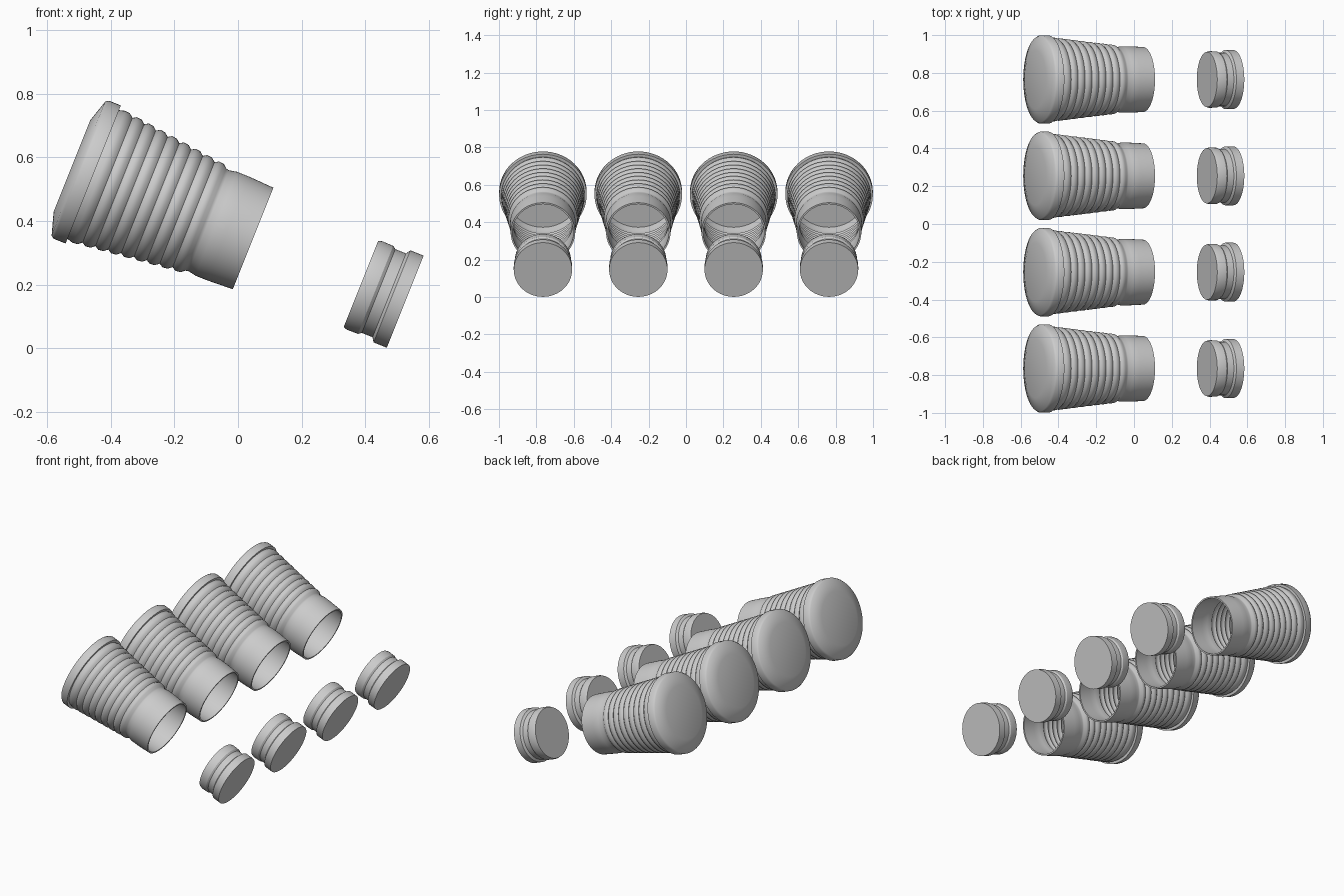
import bpy, bmesh, math

TILT = math.radians(21.8)
SIDES = 64

cube = bpy.data.objects.get("Cube")
if cube:
    bpy.data.objects.remove(cube, do_unlink=True)

# Single plain grey
grey = bpy.data.materials.new("light grey")
grey.use_nodes = True
grey.diffuse_color = (0.6, 0.6, 0.6, 1)
grey.node_tree.nodes["Principled BSDF"].inputs["Base Color"].default_value = (0.6, 0.6, 0.6, 1)


def lathe(name, profile, smooth_angle):
    """Spin (radius, height) points about z and close both ends with flat caps."""
    bm = bmesh.new()
    rings = []
    for r, h in profile:
        rings.append([bm.verts.new((r * math.cos(a), r * math.sin(a), h))
                      for a in (math.tau * i / SIDES for i in range(SIDES))])
    for low, high in zip(rings, rings[1:]):
        for i in range(SIDES):
            j = (i + 1) % SIDES
            bm.faces.new((low[i], low[j], high[j], high[i]))
    bm.faces.new(rings[0][::-1])
    bm.faces.new(rings[-1])
    bmesh.ops.recalc_face_normals(bm, faces=bm.faces)
    for face in bm.faces:
        face.smooth = True
    for edge in bm.edges:
        edge.smooth = edge.calc_face_angle(0) < math.radians(smooth_angle)
    mesh = bpy.data.meshes.new(name)
    bm.to_mesh(mesh)
    bm.free()
    mesh.materials.append(grey)
    return mesh


def place(name, mesh, x, y, z):
    obj = bpy.data.objects.new(name, mesh)
    bpy.context.collection.objects.link(obj)
    obj.location = (x, y, z)
    obj.rotation_euler = (0, TILT - math.pi / 2, 0)


# Cup wall: neck, then ridges that widen towards the base
wall = [(0.172, 0), (0.176, 0.084), (0.176, 0.125), (0.171, 0.15)]
RIDGES, START, END = 9, 0.16, 0.535
pitch = (END - START) / RIDGES
for i in range(RIDGES):
    for part, lift in ((0, -0.005), (0.3, 0.004), (0.7, 0.004)):
        t = (i + part) / RIDGES
        wall.append((0.178 + 0.043 * t + lift, START + pitch * (i + part)))
wall.append((0.218, 0.542))

# Base flange and softly rounded end
base = [(0.234, 0.542), (0.234, 0.582), (0.227, 0.592), (0.155, 0.614)]

# Inside follows the wall at a constant thickness
inside = [(r - 0.009, h) for r, h in reversed(wall)]
cup = lathe("cup", [(0.2, 0.575)] + inside + wall + base, 60)

# Plug with a flange, a groove and a stepped collar
plug = lathe("plug", [(0.156, 0), (0.156, 0.045), (0.142, 0.054), (0.142, 0.09),
                      (0.149, 0.1), (0.15, 0.137), (0.146, 0.15)], 30)

# Row of four tilted cups, each facing its plug
for n in range(4):
    y = 0.51 * (n - 1.5)
    place(f"cup_{n + 1}", cup, 0.0475, y, 0.345)
    place(f"plug_{n + 1}", plug, 0.526, y, 0.146)
